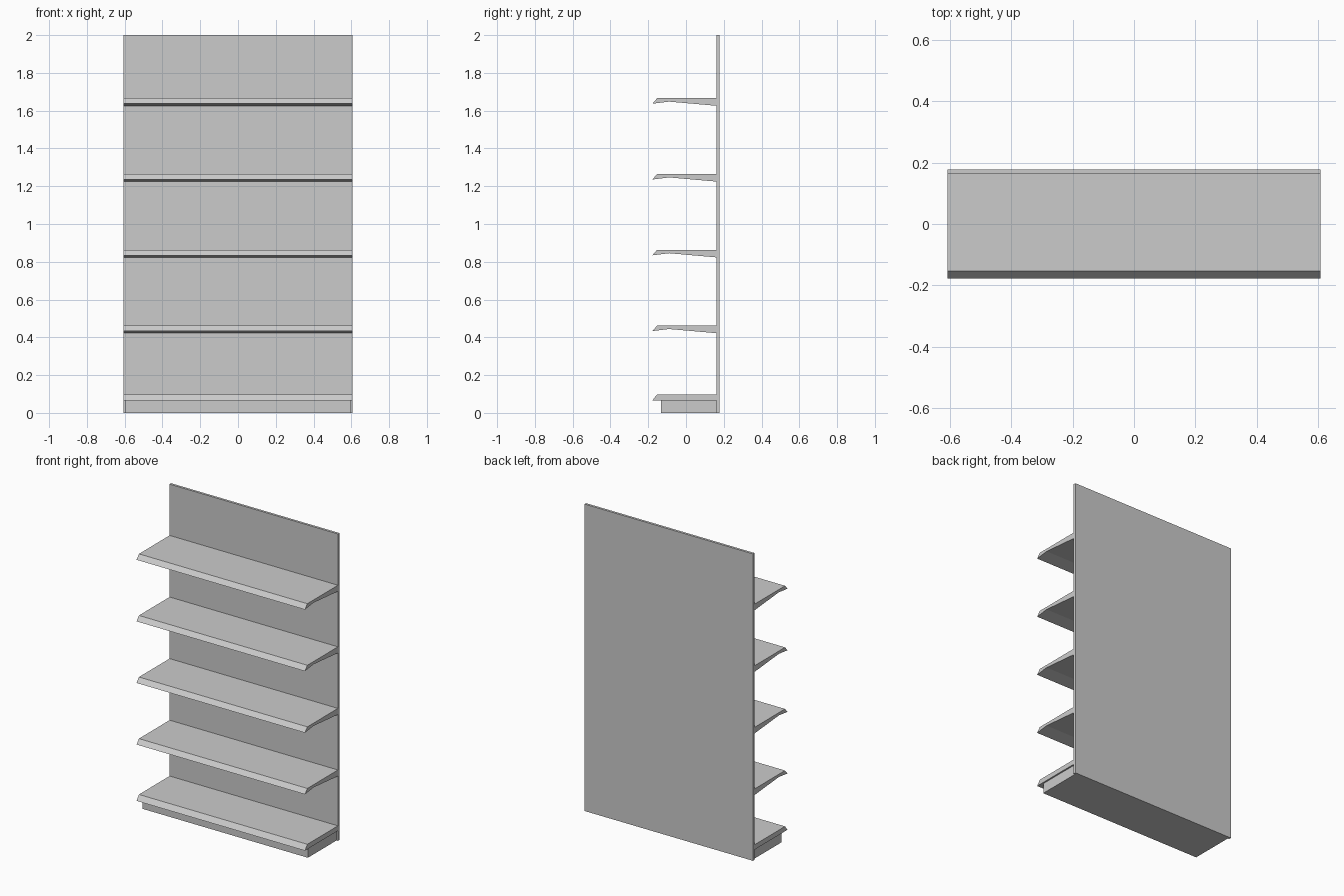
import bpy
import bmesh

cube = bpy.data.objects.get("Cube")
if cube:
    bpy.data.objects.remove(cube, do_unlink=True)

HALF_WIDTH = 0.607
BACK, PANEL_FRONT, FRONT = 0.178, 0.162, -0.178

metal = bpy.data.materials.new("light grey metal")
metal.use_nodes = True
grey = (0.6, 0.6, 0.6, 1)
metal.diffuse_color = grey
metal.node_tree.nodes["Principled BSDF"].inputs["Base Color"].default_value = grey


def extrude_profile(name, profile, half_width, z=0):
    """Sweep a closed (y, z) side profile across the width."""
    bm = bmesh.new()
    side = bm.faces.new([bm.verts.new((-half_width, y, h)) for y, h in profile])
    swept = bmesh.ops.extrude_face_region(bm, geom=[side])["geom"]
    verts = [v for v in swept if isinstance(v, bmesh.types.BMVert)]
    bmesh.ops.translate(bm, verts=verts, vec=(2 * half_width, 0, 0))
    bmesh.ops.recalc_face_normals(bm, faces=bm.faces)
    mesh = bpy.data.meshes.new(name)
    bm.to_mesh(mesh)
    bm.free()
    mesh.materials.append(metal)
    obj = bpy.data.objects.new(name, mesh)
    obj.location.z = z
    bpy.context.collection.objects.link(obj)
    return obj


def rectangle(y0, y1, z0, z1):
    return [(y0, z0), (y1, z0), (y1, z1), (y0, z1)]


# Back panel and recessed plinth
extrude_profile("back_panel", rectangle(PANEL_FRONT, BACK, 0, 2), HALF_WIDTH)
extrude_profile("plinth", rectangle(-0.133, PANEL_FRONT, 0, 0.066), HALF_WIDTH - 0.01)

# Bottom shelf with a sloped front lip
extrude_profile("bottom_shelf", [(PANEL_FRONT, 0), (PANEL_FRONT, -0.032),
                                 (FRONT, -0.032), (-0.153, 0)], HALF_WIDTH, 0.098)

# Upper shelves, thicker toward the panel and with a sloped front lip
upper_profile = [(PANEL_FRONT, 0), (PANEL_FRONT, -0.04), (-0.09, -0.018),
                 (FRONT, -0.029), (-0.153, 0)]
for i in range(4):
    extrude_profile(f"upper_shelf_{i + 1}", upper_profile, HALF_WIDTH, 0.462 + 0.4013 * i)
